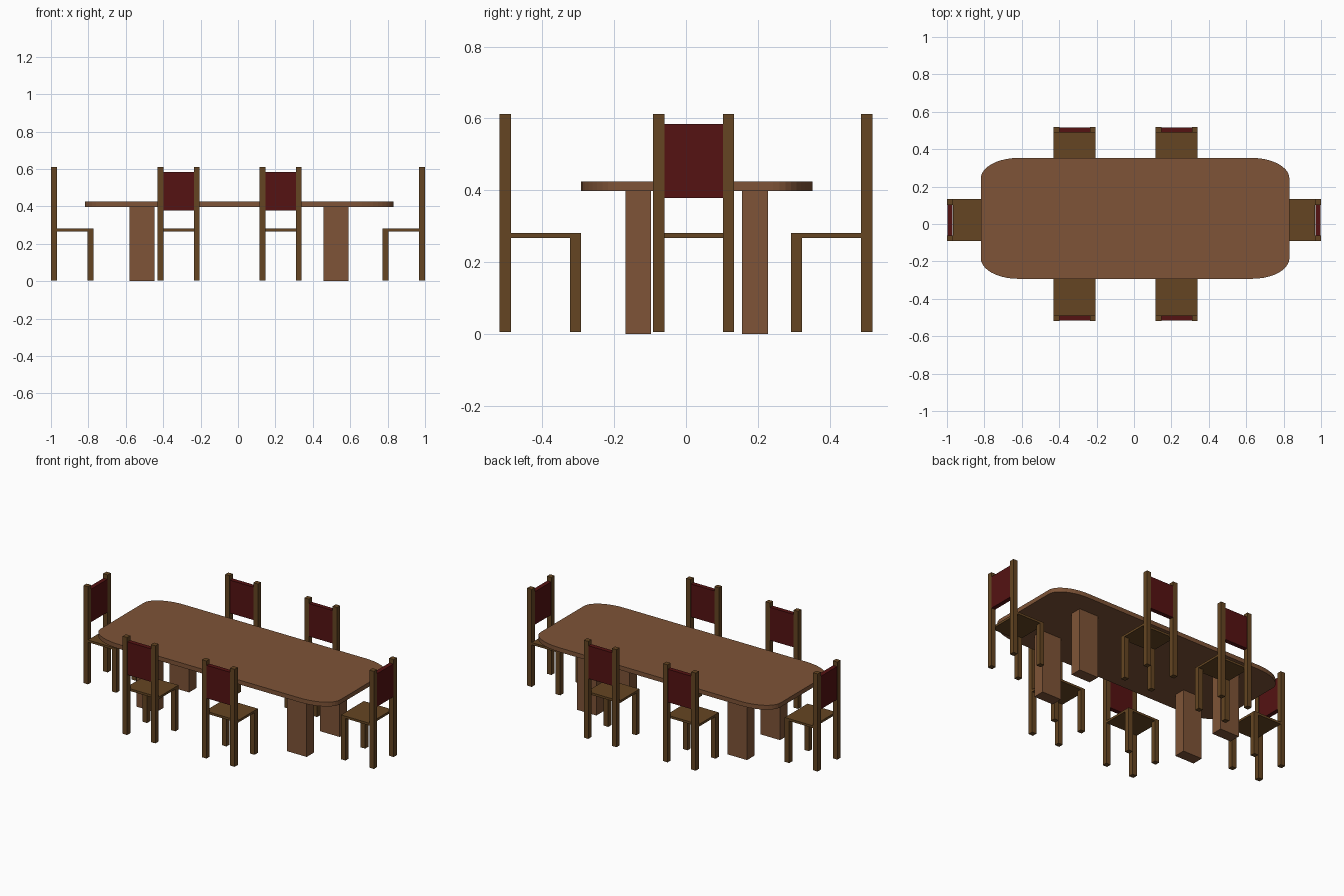
import bpy, bmesh, math
from mathutils import Matrix, Vector

if "Cube" in bpy.data.objects:
    bpy.data.objects.remove(bpy.data.objects["Cube"])


def material(name, rgb):
    m = bpy.data.materials.new(name)
    m.diffuse_color = (*rgb, 1)
    m.use_nodes = True
    m.node_tree.nodes["Principled BSDF"].inputs["Base Color"].default_value = m.diffuse_color
    return m


TABLE = material("table_wood", (0.21, 0.088, 0.038))
WOOD = material("chair_wood", (0.13, 0.06, 0.016))
RED = material("red_panel", (0.09, 0.006, 0.006))


def finish(name, bm, mat):
    bmesh.ops.recalc_face_normals(bm, faces=bm.faces)
    me = bpy.data.meshes.new(name)
    bm.to_mesh(me)
    bm.free()
    me.materials.append(mat)
    ob = bpy.data.objects.new(name, me)
    bpy.context.collection.objects.link(ob)
    return ob


def box(name, x, y, z, mat, place=Matrix()):
    """Box from (min, max) ranges, moved by a placement matrix."""
    bm = bmesh.new()
    centre = Vector([(a + b) / 2 for a, b in (x, y, z)])
    size = Matrix.Diagonal([b - a for a, b in (x, y, z)] + [1])
    bmesh.ops.create_cube(bm, size=1, matrix=place @ Matrix.Translation(centre) @ size)
    return finish(name, bm, mat)


# Table top: rectangle with elliptical corners
CX, CY = 0.006, 0.03
HX, HY, RX, RY, STEPS = 0.825, 0.323, 0.20, 0.11, 10
bm = bmesh.new()
ring = []
for q, (sx, sy) in enumerate([(1, 1), (-1, 1), (-1, -1), (1, -1)]):
    for i in range(STEPS + 1):
        a = math.pi / 2 * (q + i / STEPS)
        ring.append(bm.verts.new((CX + sx * (HX - RX) + RX * math.cos(a),
                                  CY + sy * (HY - RY) + RY * math.sin(a), 0.398)))
face = bm.faces.new(ring)
ext = bmesh.ops.extrude_face_region(bm, geom=[face])
bmesh.ops.translate(bm, vec=(0, 0, 0.027),
                    verts=[v for v in ext["geom"] if isinstance(v, bmesh.types.BMVert)])
finish("table_top", bm, TABLE)

# Four slab legs under the table
for lx in (-0.513, 0.524):
    for ly in (-0.133, 0.192):
        box("table_leg", (lx - 0.067, lx + 0.067), (ly - 0.036, ly + 0.036), (0, 0.398), TABLE)


def chair(x, y, angle):
    """Chair whose back's outer face is at (x, y); its seat extends along local +y."""
    p = Matrix.Translation((x, y, 0)) @ Matrix.Rotation(math.radians(angle), 4, "Z")
    w, d, t = 0.1125, 0.227, 0.031
    for a, b in ((-w, t - w), (w - t, w)):
        box("chair_back_post", (a, b), (0, t), (0.005, 0.612), WOOD, p)
        box("chair_front_leg", (a, b), (d - t, d), (0.005, 0.267), WOOD, p)
    box("chair_seat", (-w, w), (t, d), (0.267, 0.281), WOOD, p)
    box("chair_back_panel", (t - w, w - t), (0.002, t - 0.002), (0.379, 0.584), RED, p)


# Two chairs on each long side, one at each end
for cx in (-0.318, 0.228):
    chair(cx, -0.519, 0)
    chair(cx, 0.519, 180)
chair(-1, 0.021, -90)
chair(1, 0.021, 90)
